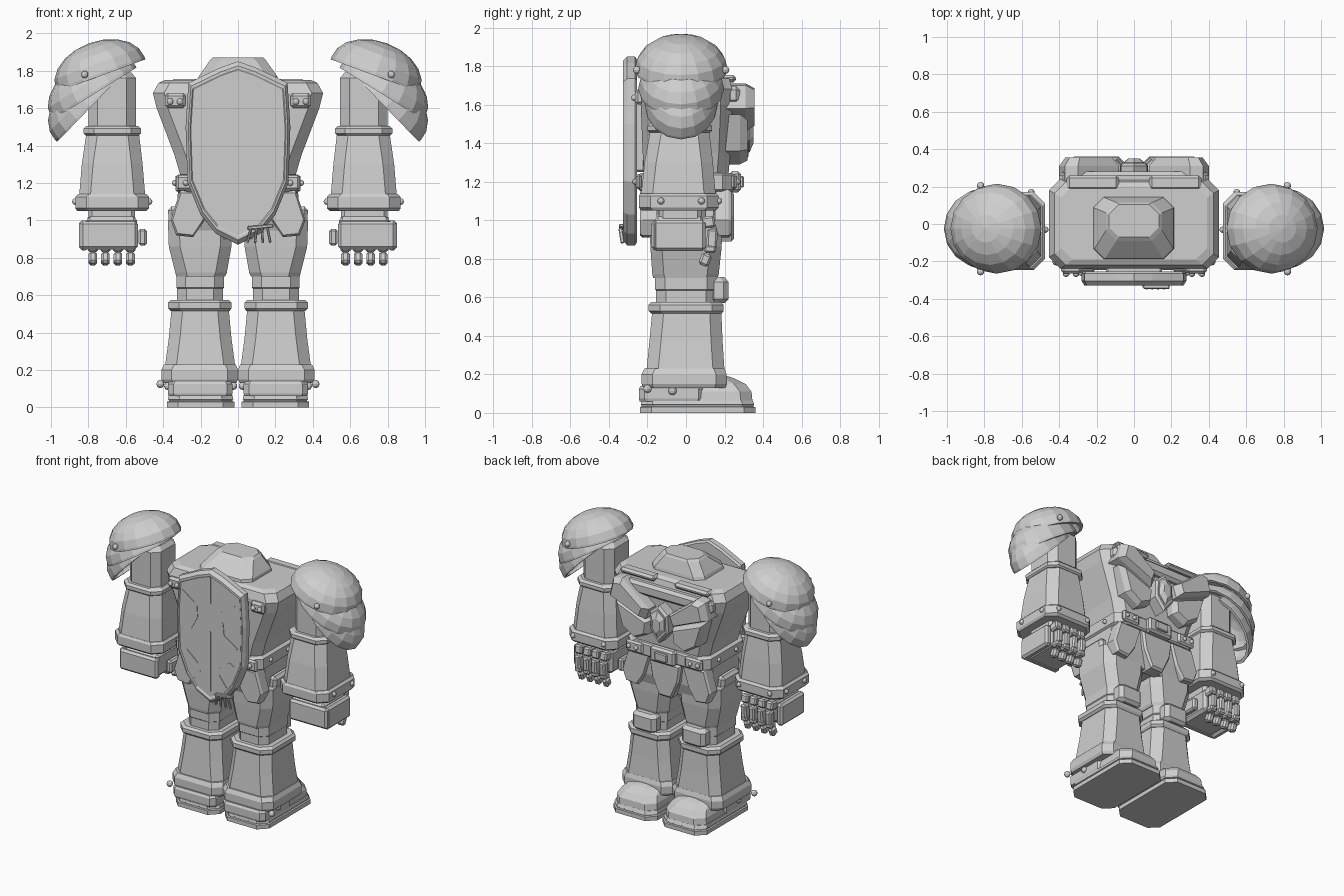
import bpy, bmesh, math
from mathutils import Vector, Matrix

grey = bpy.data.materials.new("light_grey")
grey.diffuse_color = (0.62, 0.62, 0.62, 1)


def finish(name, bm, mirror=False, bevel=0, shell=0):
    """Turn a bmesh into an object; mirrored parts are made on +x only."""
    bmesh.ops.recalc_face_normals(bm, faces=bm.faces)
    me = bpy.data.meshes.new(name)
    bm.to_mesh(me)
    bm.free()
    me.materials.append(grey)
    ob = bpy.data.objects.new(name, me)
    bpy.context.collection.objects.link(ob)
    if shell:
        m = ob.modifiers.new("shell", 'SOLIDIFY')
        m.thickness, m.offset = shell, -1
    if bevel:
        m = ob.modifiers.new("bevel", 'BEVEL')
        m.width, m.segments, m.limit_method = bevel, 1, 'ANGLE'
    if mirror:
        m = ob.modifiers.new("mirror", 'MIRROR')
        m.use_mirror_merge = False
    return ob


def skin(bm, rings):
    """Bridge equal-length rings of points and cap both ends."""
    rows = [[bm.verts.new(p) for p in r] for r in rings]
    n = len(rows[0])
    for a, b in zip(rows, rows[1:]):
        for i in range(n):
            bm.faces.new((a[i], a[(i + 1) % n], b[(i + 1) % n], b[i]))
    bm.faces.new(rows[0][::-1])
    bm.faces.new(rows[-1])


def loft(name, secs, ch=0.05, mirror=False, bevel=0):
    """Stack of chamfered rectangles: (z, x0, x1, y0, y1)."""
    bm = bmesh.new()
    rings = []
    for z, x0, x1, y0, y1 in secs:
        rings.append([(x0 + ch, y0, z), (x1 - ch, y0, z), (x1, y0 + ch, z), (x1, y1 - ch, z),
                      (x1 - ch, y1, z), (x0 + ch, y1, z), (x0, y1 - ch, z), (x0, y0 + ch, z)])
    skin(bm, rings)
    return finish(name, bm, mirror, bevel)


def plate(name, pts, layers, mirror=False):
    """Outline in x-z, built along y from (y, scale) layers."""
    cx = sum(p[0] for p in pts) / len(pts)
    cz = sum(p[1] for p in pts) / len(pts)
    bm = bmesh.new()
    skin(bm, [[(cx + (x - cx) * k, y, cz + (z - cz) * k) for x, z in pts] for y, k in layers])
    return finish(name, bm, mirror)


def box(name, c, size, rot=(0, 0, 0), mirror=False, bevel=0.012):
    bm = bmesh.new()
    bmesh.ops.create_cube(bm, size=1)
    R = Matrix.Rotation(rot[2], 4, 'Z') @ Matrix.Rotation(rot[1], 4, 'Y') @ Matrix.Rotation(rot[0], 4, 'X')
    bmesh.ops.transform(bm, matrix=Matrix.Translation(c) @ R @ Matrix.Diagonal((*size, 1)), verts=bm.verts)
    return finish(name, bm, mirror, bevel)


def rivets(name, spots, r=0.016):
    bm = bmesh.new()
    for c in spots:
        bmesh.ops.create_uvsphere(bm, u_segments=10, v_segments=6, radius=r, matrix=Matrix.Translation(c))
    return finish(name, bm, True)


def scratches(name, lines, y):
    """Thin raised strips along x-z polylines."""
    bm = bmesh.new()
    for line in lines:
        for p, q in zip(line, line[1:]):
            a, b = Vector((p[0], y, p[1])), Vector((q[0], y, q[1]))
            ang = math.atan2(-(b.z - a.z), b.x - a.x)
            M = Matrix.Translation((a + b) / 2) @ Matrix.Rotation(ang, 4, 'Y')
            bmesh.ops.create_cube(bm, size=1, matrix=M @ Matrix.Diagonal(((b - a).length, 0.008, 0.009, 1)))
    return finish(name, bm)


def dome(name, p, q, ry, h, yc=-0.025, seg=16, rows=5):
    """Tilted half-ellipsoid shell whose rim runs from p to q in x-z."""
    p, q = Vector((p[0], yc, p[1])), Vector((q[0], yc, q[1]))
    c, d = (p + q) / 2, (q - p) / 2
    n = Vector((-d.z, 0, d.x)).normalized()
    bm = bmesh.new()
    rings = [[c - n * 0.015 + d * math.cos(t) + Vector((0, ry * math.sin(t), 0))
              for t in (math.tau * i / seg for i in range(seg))]]
    for j in range(rows):
        f = math.pi / 2 * j / rows
        rings.append([c + n * h * math.sin(f) + (d * math.cos(t) + Vector((0, ry * math.sin(t), 0))) * math.cos(f)
                      for t in (math.tau * i / seg for i in range(seg))])
    vs = [[bm.verts.new(v) for v in r] for r in rings]
    tip = bm.verts.new(c + n * h)
    for i in range(seg):
        k = (i + 1) % seg
        for a, b in zip(vs, vs[1:]):
            bm.faces.new((a[i], a[k], b[k], b[i]))
        bm.faces.new((vs[-1][i], vs[-1][k], tip))
    return finish(name, bm, True, shell=0.02)


# Feet
loft("sole", [(0, .02, .38, -.24, .36), (.03, .02, .38, -.24, .36), (.033, .03, .37, -.23, .35),
              (.04, .03, .37, -.23, .35), (.043, .025, .375, -.235, .355), (.065, .03, .37, -.23, .345)], .06, True)
loft("heel_guard", [(.06, .035, .37, -.24, .09), (.075, .03, .375, -.245, .095), (.125, .03, .375, -.245, .095),
                    (.14, .04, .365, -.235, .09)], .03, True)
loft("toe_cap", [(.06, .035, .365, 0, .345), (.11, .04, .36, 0, .34), (.15, .06, .34, 0, .31),
                 (.18, .09, .31, 0, .25), (.195, .12, .28, 0, .2)], .06, True)
rivets("ankle_rivets", [(.375, -.07, .115), (.025, -.07, .115), (.415, -.2, .125)], .022)

# Legs
loft("shin_skirt", [(.13, .01, .40, -.225, .205), (.15, 0, .41, -.23, .21), (.2, 0, .41, -.23, .21),
                    (.23, .012, .395, -.215, .2)], .055, True)
loft("shin", [(.22, .015, .39, -.205, .2), (.37, .035, .37, -.19, .19), (.53, .05, .355, -.175, .183)], .06, True)
loft("shin_rim", [(.515, .045, .36, -.18, .185), (.53, .035, .375, -.195, .195), (.56, .035, .375, -.195, .195),
                  (.575, .05, .36, -.18, .18)], .06, True)
loft("knee", [(.56, .08, .325, -.155, .155), (.635, .08, .325, -.155, .155), (.64, .075, .33, -.16, .16),
              (.705, .075, .33, -.16, .16)], .05, True)
loft("thigh", [(.7, .07, .33, -.17, .165), (.72, .06, .335, -.175, .17), (.86, .035, .37, -.185, .185),
               (1.0, .03, .375, -.19, .19)], .06, True)
loft("knee_pad", [(.57, .125, .275, .12, .2), (.59, .105, .295, .12, .22), (.68, .105, .295, .12, .22),
                  (.705, .125, .275, .12, .2)], .025, True)

# Hips and belt
loft("pelvis", [(.9, -.31, .31, -.17, .18), (1.0, -.33, .33, -.21, .21), (1.18, -.32, .32, -.22, .22)], .07)
loft("belt", [(1.15, -.32, .32, -.235, .24), (1.16, -.335, .335, -.245, .25), (1.235, -.335, .335, -.245, .25),
              (1.245, -.32, .32, -.235, .24)], .06)
box("hip_pouch", (.34, 0, 1.0), (.06, .2, .15), (0, .08, 0), True, .02)
tasset = [(.13, 1.16), (.31, 1.16), (.36, 1.0), (.33, .92), (.24, .91), (.18, 1.0)]
plate("rear_tasset", tasset, [(-.15, 1), (-.225, 1), (-.24, .9)], True)
plate("front_tasset", tasset, [(.15, 1), (.22, 1), (.235, .9)], True)
plate("groin_plate", [(-.13, 1.15), (.13, 1.15), (.11, 1.02), (.05, .89), (-.05, .89), (-.11, 1.02)],
      [(.15, 1), (.235, 1), (.25, .88)])
box("buckle", (0, .255, 1.2), (.2, .06, .11), bevel=.015)
box("buckle_inset", (0, .29, 1.2), (.1, .02, .06), bevel=.006)
box("belt_plate_rear", (.27, -.245, 1.2), (.12, .03, .08), mirror=True)
box("belt_plate_front", (.24, .25, 1.2), (.14, .03, .08), mirror=True)
rivets("belt_rivets", [(.28, -.262, 1.2), (.22, .267, 1.2), (.28, .267, 1.2), (.338, -.1, 1.2), (.338, .1, 1.2)])

# Torso and neck guard
loft("torso", [(1.23, -.305, .305, -.215, .22), (1.35, -.34, .34, -.225, .23), (1.6, -.435, .435, -.235, .24),
               (1.68, -.455, .455, -.238, .24), (1.735, -.425, .425, -.22, .225), (1.75, -.39, .39, -.19, .2)], .06)
loft("neck_guard", [(1.74, -.22, .215, -.19, .145), (1.77, -.21, .21, -.185, .14), (1.855, -.15, .15, -.09, .115),
                    (1.87, -.135, .135, -.07, .105)], .055)
box("collar_bar", (.22, .22, 1.735), (.28, .08, .04), mirror=True, bevel=.015)
box("chest_bar", (0, .245, 1.65), (.8, .07, .09), bevel=.02)
box("shoulder_hinge", (.335, -.24, 1.64), (.11, .05, .08), mirror=True, bevel=.015)
rivets("hinge_rivets", [(.31, -.266, 1.635), (.363, -.266, 1.635)], .018)

# Chest emblem: blades around a faceted gem
blade = [(.25, 1), (.3, 1), (.33, .8)]
plate("upper_blade", [(.08, 1.54), (.3, 1.71), (.37, 1.7), (.4, 1.58), (.11, 1.46)],
      [(.2, 1), (.31, 1), (.355, .78)], True)
plate("lower_blade", [(.09, 1.44), (.37, 1.55), (.31, 1.36), (.2, 1.29), (.1, 1.34)],
      [(.2, 1), (.28, 1), (.32, .8)], True)
gem = [(0, 1.59), (.07, 1.53), (.075, 1.4), (0, 1.31), (-.075, 1.4), (-.07, 1.53)]
plate("gem_frame", gem, [(.2, 1), (.31, 1), (.325, .85)])
plate("gem", gem, [(.3, .75), (.33, .72), (.35, .4)])

# Shield
half = [(.1, 1.815), (.265, 1.735), (.28, 1.5), (.27, 1.2), (.2, 1.03), (.12, .93)]
outline = [(0, 1.85)] + half + [(0, .87)] + [(-x, z) for x, z in half[::-1]]
plate("shield", outline, [(-.255, .97), (-.265, 1), (-.305, 1), (-.328, .95), (-.328, .92), (-.322, .9)])
box("shield_mount", (0, -.24, 1.45), (.3, .06, .4))
scratches("shield_scratches", [
    [(0, 1.8), (0, 1.61)], [(0, 1.4), (0, .96)], [(-.23, 1.65), (-.13, 1.58)],
    [(-.11, 1.56), (-.105, 1.48), (-.16, 1.38)], [(.1, 1.49), (.11, 1.4), (.22, 1.33)],
    [(.2, 1.64), (.09, 1.56)], [(-.19, 1.22), (-.1, 1.14)], [(.08, 1.15), (.16, 1.21), (.19, 1.19)],
    [(-.13, 1.03), (-.08, 1.09)], [(.07, 1.1), (.13, 1.02)]], -.322)

# Small hanging claws below the shield
for i in range(4):
    box("hanging_claw", (.06 + .035 * i, -.335, .92), (.014, .02, .08), (.15, .25 - .15 * i, 0), bevel=.004)
box("claw_cord", (.12, -.335, .965), (.14, .025, .02), (0, -.1, 0), bevel=.005)

# Arms
loft("upper_arm", [(1.46, .545, .8, -.165, .1), (1.76, .545, .8, -.165, .1), (1.79, .57, .775, -.14, .075)], .05, True)
loft("elbow_band", [(1.455, .53, .815, -.19, .125), (1.465, .518, .825, -.2, .135), (1.49, .518, .825, -.2, .135),
                    (1.505, .535, .81, -.185, .12)], .055, True)
loft("forearm", [(1.12, .495, .85, -.235, .155), (1.3, .51, .835, -.215, .14), (1.47, .53, .81, -.185, .12)], .06, True)
loft("cuff", [(1.05, .49, .86, -.23, .155), (1.065, .475, .87, -.245, .17), (1.125, .475, .87, -.245, .17),
              (1.14, .49, .855, -.235, .155)], .06, True)
rivets("cuff_rivets", [(.87, -.13, 1.1), (.87, .08, 1.1), (.475, -.03, 1.1), (.55, .17, 1.1), (.8, .17, 1.1)], .018)

# Hands
box("wrist", (.675, -.03, 1.03), (.25, .22, .1), mirror=True, bevel=.02)
box("palm", (.675, -.035, .935), (.27, .26, .17), mirror=True, bevel=.02)
box("hand_back", (.69, -.155, .92), (.31, .05, .15), mirror=True, bevel=.015)
box("outer_plate", (.825, -.035, .92), (.05, .27, .16), mirror=True, bevel=.015)
box("thumb", (.51, -.02, .91), (.045, .12, .09), mirror=True, bevel=.012)
for i in range(4):
    x = .575 + .067 * i
    box("knuckle", (x, .115, .99), (.056, .07, .06), (.15, 0, 0), True, .01)
    box("finger", (x, .135, .905), (.044, .055, .1), (-.05, 0, 0), True, .01)
    box("finger_joint", (x, .125, .85), (.054, .06, .04), mirror=True, bevel=.01)
    box("fingertip", (x, .1, .795), (.046, .055, .065), (-.4, 0, 0), True, .012)

# Layered shoulder pads
dome("pad_top", (.5, 1.875), (.975, 1.70), .24, .17)
dome("pad_middle", (.55, 1.83), (1.0, 1.55), .222, .17)
dome("pad_lower", (.62, 1.8), (.978, 1.43), .19, .17)
rivets("pad_rivets", [(.82, -.255, 1.78), (.82, .205, 1.78)], .02)
